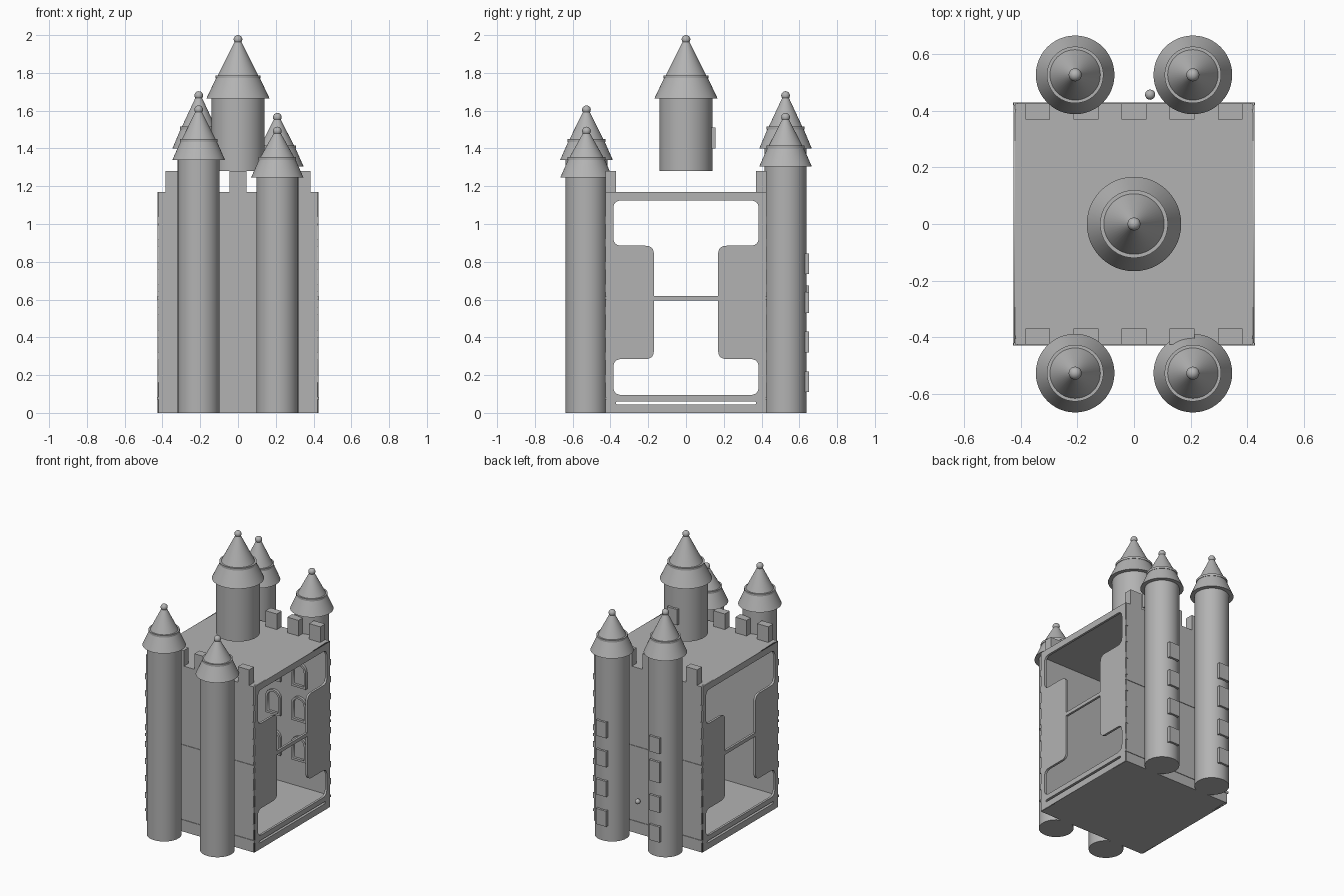
import bpy, bmesh, math
from mathutils import Matrix, Vector

cube = bpy.data.objects.get("Cube")
if cube:
    bpy.data.objects.remove(cube, do_unlink=True)

stone = bpy.data.materials.new("stone_grey")
stone.use_nodes = True
grey = (0.45, 0.45, 0.45, 1)
stone.diffuse_color = grey
stone.node_tree.nodes["Principled BSDF"].inputs["Base Color"].default_value = grey


def finish(name, bm, smooth=False):
    bmesh.ops.recalc_face_normals(bm, faces=bm.faces)
    mesh = bpy.data.meshes.new(name)
    bm.to_mesh(mesh)
    bm.free()
    mesh.materials.append(stone)
    ob = bpy.data.objects.new(name, mesh)
    bpy.context.collection.objects.link(ob)
    if smooth:
        bpy.ops.object.select_all(action='DESELECT')
        ob.select_set(True)
        bpy.context.view_layer.objects.active = ob
        bpy.ops.object.shade_smooth_by_angle(angle=math.radians(30))
    return ob


def box(name, x0, x1, y0, y1, z0, z1):
    bm = bmesh.new()
    size = Matrix.Diagonal((x1 - x0, y1 - y0, z1 - z0, 1))
    mid = Matrix.Translation(((x0 + x1) / 2, (y0 + y1) / 2, (z0 + z1) / 2))
    bmesh.ops.create_cube(bm, size=1, matrix=mid @ size)
    return finish(name, bm)


def lathe(name, profile, x, y):
    bm = bmesh.new()
    pts = [bm.verts.new((r, 0, z)) for r, z in profile]
    edges = [bm.edges.new(pair) for pair in zip(pts, pts[1:])]
    bmesh.ops.spin(bm, geom=pts + edges, cent=(0, 0, 0), axis=(0, 0, 1),
                   angle=math.tau, steps=48, use_duplicate=False)
    bmesh.ops.remove_doubles(bm, verts=bm.verts, dist=0.0001)
    bmesh.ops.translate(bm, verts=bm.verts, vec=(x, y, 0))
    return finish(name, bm, True)


def ball(name, x, y, z, r):
    bm = bmesh.new()
    bmesh.ops.create_uvsphere(bm, u_segments=20, v_segments=12, radius=r,
                              matrix=Matrix.Translation((x, y, z)))
    return finish(name, bm, True)


def rounded(points, radius):
    """Round every corner of a closed outline."""
    out = []
    for i, p in enumerate(points):
        p = Vector(p)
        a = p + (Vector(points[i - 1]) - p).normalized() * radius
        b = p + (Vector(points[(i + 1) % len(points)]) - p).normalized() * radius
        for k in range(7):
            t = k / 6
            out.append(a * (1 - t) ** 2 + p * 2 * t * (1 - t) + b * t * t)
    return out


def plate(name, outlines, depth, matrix):
    """Flat plate whose inner outlines become holes."""
    curve = bpy.data.curves.new(name, 'CURVE')
    curve.dimensions = '2D'
    curve.fill_mode = 'BOTH'
    curve.extrude = depth / 2
    for outline in outlines:
        spline = curve.splines.new('POLY')
        spline.points.add(len(outline) - 1)
        for point, co in zip(spline.points, outline):
            point.co = (co[0], co[1], 0, 1)
        spline.use_cyclic_u = True
    temp = bpy.data.objects.new(name + "_outline", curve)
    bpy.context.collection.objects.link(temp)
    graph = bpy.context.evaluated_depsgraph_get()
    bm = bmesh.new()
    mesh = bpy.data.meshes.new_from_object(temp.evaluated_get(graph))
    bm.from_mesh(mesh)
    bpy.data.objects.remove(temp, do_unlink=True)
    bpy.data.meshes.remove(mesh)
    bmesh.ops.remove_doubles(bm, verts=bm.verts, dist=0.0001)
    bmesh.ops.transform(bm, matrix=matrix, verts=bm.verts)
    return finish(name, bm)


def rect(w, z0, z1):
    return [(-w, z0), (w, z0), (w, z1), (-w, z1)]


def tower(name, x, y, base, r, eave, ring, tip, flare, ring_r):
    lathe(name, [(0, base), (r, base), (r, eave), (flare, eave),
                 (ring_r * 0.97, ring - 0.015), (ring_r, ring - 0.015),
                 (ring_r, ring), (ring_r * 0.89, ring),
                 (0.012, tip), (0, tip)], x, y)
    ball(name + "_finial", x, y, tip, 0.023)


# Floor, base and roof slabs
W = 0.42
box("base_slab", -W, W, -W, W, 0, 0.045)
box("floor", -W + .01, W - .01, -W, W, 0.06, 0.09)
plate("roof", [rounded(rect(W, -W, W), 0.03)], 0.04,
      Matrix.Translation((0, 0, 1.15)))

# Front and back walls with battlements, belts and corner tabs
for side, end in ((-1, "front"), (1, "back")):
    inner, outer = sorted((side * 0.405, side * 0.425))
    box(end + "_wall", -W, W, inner, outer, 0, 1.17)
    y0, y1 = sorted((side * 0.37, side * 0.425))
    for i in range(5):
        x = (i - 2) * 0.17
        box(end + "_merlon", x - .044, x + .044, y0, y1, 1.17, 1.28)
    y0, y1 = sorted((side * 0.42, side * 0.429))
    for z in (0.07, 0.6):
        box(end + "_belt", -.428, .428, y0, y1, z, z + 0.015)
    for sx in (-1, 1):
        x0, x1 = sorted((sx * 0.41, sx * 0.426))
        for i in range(8):
            z = 0.16 + i * 0.12
            box(end + "_corner_tab", x0, x1, y0, y1, z, z + 0.04)

# Open side walls with half-width panels and a middle rail
half = [(.385, .095), (.385, .285), (.17, .285), (.17, .885),
        (.385, .885), (.385, 1.125)]
opening = half + [(-y, z) for y, z in reversed(half)]
to_side = Matrix(((0, 0, 1, 0), (1, 0, 0, 0), (0, 1, 0, 0), (0, 0, 0, 1)))
for sx, label in ((1, "left"), (-1, "right")):
    plate(label + "_side_wall",
          [rect(W, 0, 1.17), rounded(opening, 0.045),
           rounded(rect(0.37, 0.045, 0.06), 0.006)],
          0.016, Matrix.Translation((sx * 0.417, 0, 0)) @ to_side)
    x0, x1 = sorted((sx * 0.409, sx * 0.425))
    box(label + "_rail", x0, x1, -.18, .18, 0.595, 0.62)


# Arched window frames on the inside of the back wall
def arch(w, z0, spring):
    curve = [(w * math.cos(a), spring + w * math.sin(a))
             for a in (math.pi * k / 12 for k in range(13))]
    return [(-w, z0), (w, z0)] + curve


to_back = Matrix(((1, 0, 0, 0), (0, 0, 1, 0), (0, 1, 0, 0), (0, 0, 0, 1)))
for x in (-0.2, 0, 0.2):
    for z in (0.36, 0.64, 0.88):
        plate("inner_window_frame",
              [arch(0.058, -0.085, 0.03), arch(0.043, -0.07, 0.03)], 0.02,
              Matrix.Translation((x, 0.397, z)) @ to_back)

# Corner towers: x, y, eave height, ring height, tip height
for name, x, y, eave, ring, tip in (
        ("front_right_tower", -.208, -.527, 1.34, 1.45, 1.605),
        ("front_left_tower", .208, -.527, 1.245, 1.355, 1.492),
        ("back_right_tower", -.208, .527, 1.40, 1.515, 1.68),
        ("back_left_tower", .208, .527, 1.305, 1.415, 1.565)):
    tower(name, x, y, 0, 0.111, eave, ring, tip, 0.139, 0.1)

# Central tower with its window
tower("central_tower", 0, 0, 1.28, 0.14, 1.665, 1.787, 1.977, 0.167, 0.12)
box("central_tower_window", -.04, .04, 0.12, 0.155, 1.40, 1.51)

# Raised windows on the back towers
for x in (-0.208, 0.208):
    for z in (0.165, 0.375, 0.585, 0.79):
        extra = 0.035 if x < 0 and 0.5 < z < 0.6 else 0
        box("tower_window", x - .04, x + .04, 0.62, 0.652,
            z - .055, z + .055 + extra)

# Door knob on the back wall
ball("door_knob", 0.057, 0.457, 0.245, 0.018)
